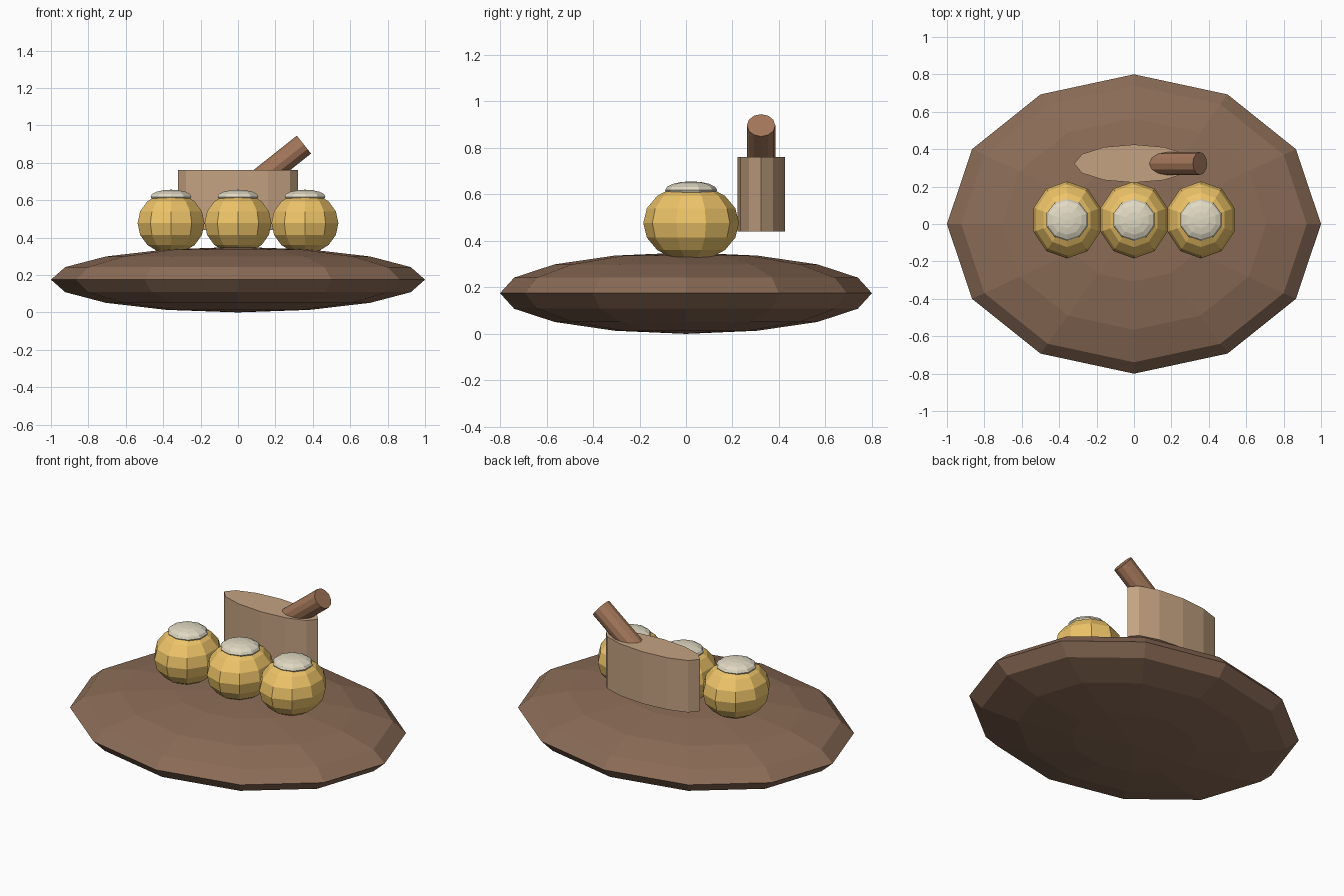
import bpy, bmesh
from math import pi
from mathutils import Matrix, Vector

if "Cube" in bpy.data.objects:
    bpy.data.objects.remove(bpy.data.objects["Cube"])


def material(name, rgb):
    m = bpy.data.materials.new(name)
    m.diffuse_color = (*rgb, 1)
    m.use_nodes = True
    m.node_tree.nodes["Principled BSDF"].inputs["Base Color"].default_value = m.diffuse_color
    return m


def finish(name, bm, mat):
    me = bpy.data.meshes.new(name)
    bm.to_mesh(me)
    bm.free()
    me.materials.append(mat)
    ob = bpy.data.objects.new(name, me)
    bpy.context.collection.objects.link(ob)
    return ob


def ellipsoid(name, loc, radii, segs, rings, mat):
    bm = bmesh.new()
    bmesh.ops.create_uvsphere(bm, u_segments=segs, v_segments=rings, radius=1,
                              matrix=Matrix.Diagonal((*radii, 1)))
    ob = finish(name, bm, mat)
    ob.location = loc
    return ob


def cylinder(name, loc, radii, depth, tilt, mat, segs=12):
    bm = bmesh.new()
    bmesh.ops.create_cone(bm, cap_ends=True, segments=segs, radius1=1, radius2=1,
                          depth=depth, matrix=Matrix.Diagonal((*radii, 1, 1)))
    ob = finish(name, bm, mat)
    ob.location = loc
    ob.rotation_euler = (0, tilt, 0)
    return ob


wood_dark = material("dark_wood", (0.26, 0.15, 0.095))
gold = material("golden", (0.85, 0.55, 0.14))
cream = material("cream", (0.74, 0.69, 0.54))
wood_pale = material("pale_wood", (0.55, 0.36, 0.22))
wood_mid = material("mid_wood", (0.36, 0.18, 0.10))

# Lens-shaped oval base
ellipsoid("base", (0, 0, 0.175), (1, 0.8, 0.175), 12, 8, wood_dark)

# Row of three round jars with flattened lids
for i, x in enumerate((-0.358, 0, 0.358), 1):
    ellipsoid(f"jar_{i}", (x, 0.022, 0.477), (0.188, 0.206, 0.165), 10, 8, gold)
    ellipsoid(f"lid_{i}", (x, 0.022, 0.618), (0.115, 0.112, 0.038), 10, 8, cream)

# Oval block behind the jars
cylinder("block", (0, 0.323, 0.60), (0.32, 0.102), 0.32, 0, wood_pale)

# Slanted handle, sunk into the block top
tilt = 0.9
axis = Vector((0.783, 0, 0.622))
length = 0.34
centre = Vector((0.3525, 0.323, 0.897)) - axis * length / 2
cylinder("handle", centre, (0.061, 0.061), length, tilt, wood_mid)
